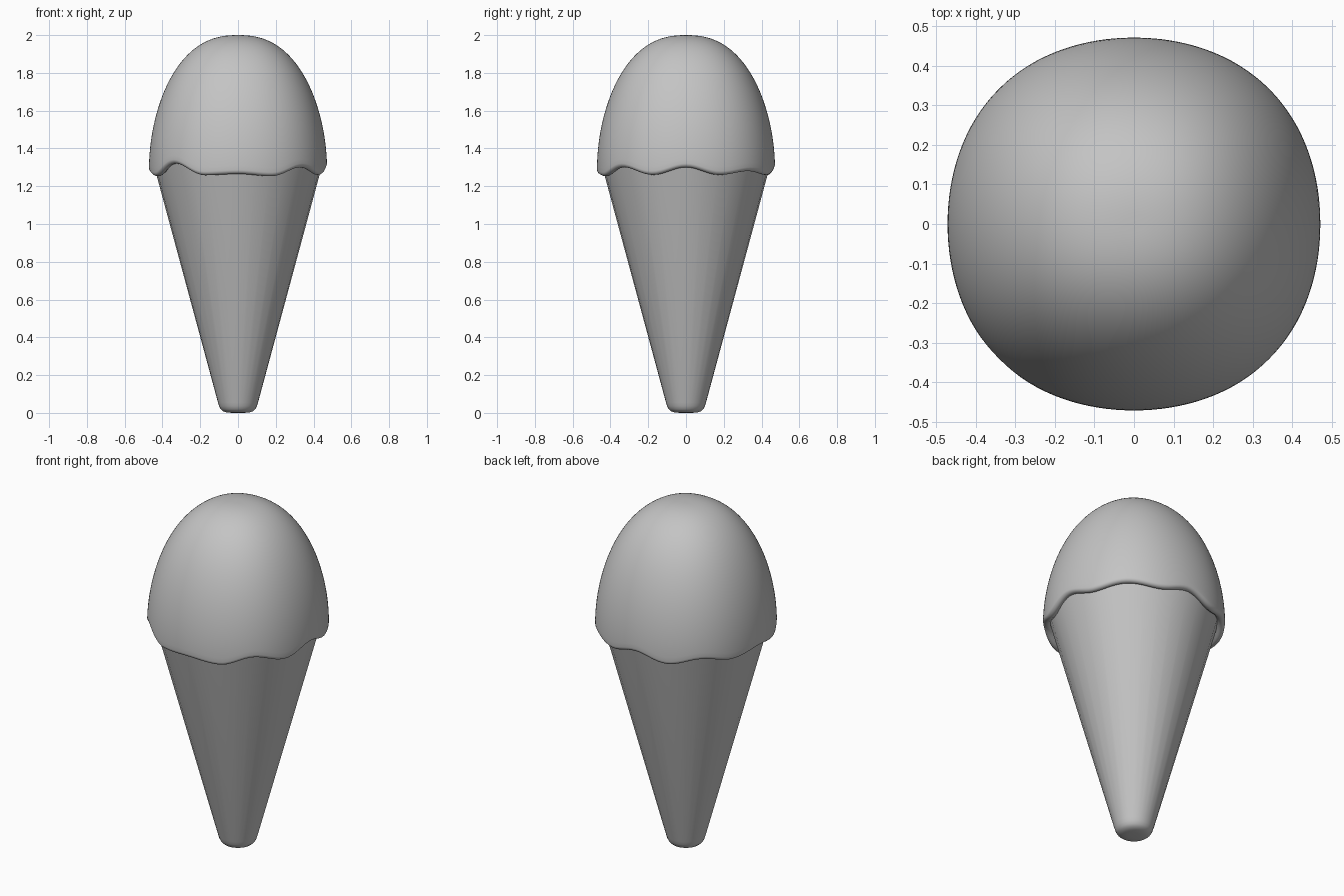
import bpy
import bmesh
from math import sin, cos, pi, tau, radians

if "Cube" in bpy.data.objects:
    bpy.data.objects.remove(bpy.data.objects["Cube"], do_unlink=True)


def make_material(name, color):
    mat = bpy.data.materials.new(name)
    mat.use_nodes = True
    mat.diffuse_color = color
    mat.node_tree.nodes["Principled BSDF"].inputs["Base Color"].default_value = color
    return mat


def revolve(name, profile_at, sides, mat):
    """Sweep a profile of (radius, z) around z; the profile may vary with the angle."""
    bm = bmesh.new()
    columns = []
    for i in range(sides):
        a = tau * i / sides
        columns.append([bm.verts.new((r * cos(a), r * sin(a), z)) for r, z in profile_at(a)])
    for left, right in zip(columns, columns[1:] + columns[:1]):
        for k in range(len(left) - 1):
            bm.faces.new((left[k], right[k], right[k + 1], left[k + 1]))
    # Close both ends
    bm.faces.new([c[0] for c in columns])
    bm.faces.new([c[-1] for c in columns])
    bmesh.ops.recalc_face_normals(bm, faces=bm.faces[:])
    mesh = bpy.data.meshes.new(name)
    bm.to_mesh(mesh)
    bm.free()
    mesh.materials.append(mat)
    obj = bpy.data.objects.new(name, mesh)
    bpy.context.collection.objects.link(obj)
    bpy.ops.object.select_all(action="DESELECT")
    obj.select_set(True)
    bpy.context.view_layer.objects.active = obj
    bpy.ops.object.shade_smooth_by_angle(angle=radians(50))
    return obj


grey = make_material("plain grey", (0.55, 0.55, 0.55, 1.0))

# Cone: tapered body with a small rounded foot, ending inside the scoop
foot = [(0.03, 0), (0.06, 0.002), (0.08, 0.009), (0.092, 0.02), (0.1, 0.036), (0.106, 0.055)]
cone_profile = foot + [(0.429, 1.25), (0.455, 1.35), (0.4, 1.36)]
revolve("cone", lambda a: cone_profile, 32, grey)

# Scoop: slightly squared dome whose lower edge drips in waves
DRIP = [1.3, 1.26, 1.28, 1.26, 1.295, 1.257, 1.29, 1.26,
        1.275, 1.253, 1.32, 1.258, 1.265, 1.253, 1.3, 1.26]
WIDTH, CENTRE, HEIGHT, LIP = 0.471, 1.3, 0.7, 0.021


def drip_height(a):
    s = a / tau * len(DRIP)
    i = int(s)
    blend = (1 - cos(pi * (s - i))) / 2
    return DRIP[i % len(DRIP)] * (1 - blend) + DRIP[(i + 1) % len(DRIP)] * blend


def scoop_profile(a):
    rim = drip_height(a)
    square = 1 + 0.0125 * (1 - cos(4 * a))
    low = rim + LIP
    points = []
    for k in range(1, 49):
        z = low + (2 - low) * cos(pi / 2 * k / 48)
        u = max(0, (z - CENTRE) / HEIGHT)
        points.append((square * WIDTH * (1 - u ** 1.85) ** 0.42, z))
    # Rounded lip, then the underside running into the cone
    edge = points[-1][0]
    for k in range(1, 9):
        t = pi * 0.8 * k / 8
        points.append((edge - LIP * (1 - cos(t)), low - LIP * sin(t)))
    points.append((0.4, low + 0.01))
    return points


revolve("scoop", scoop_profile, 128, grey)
